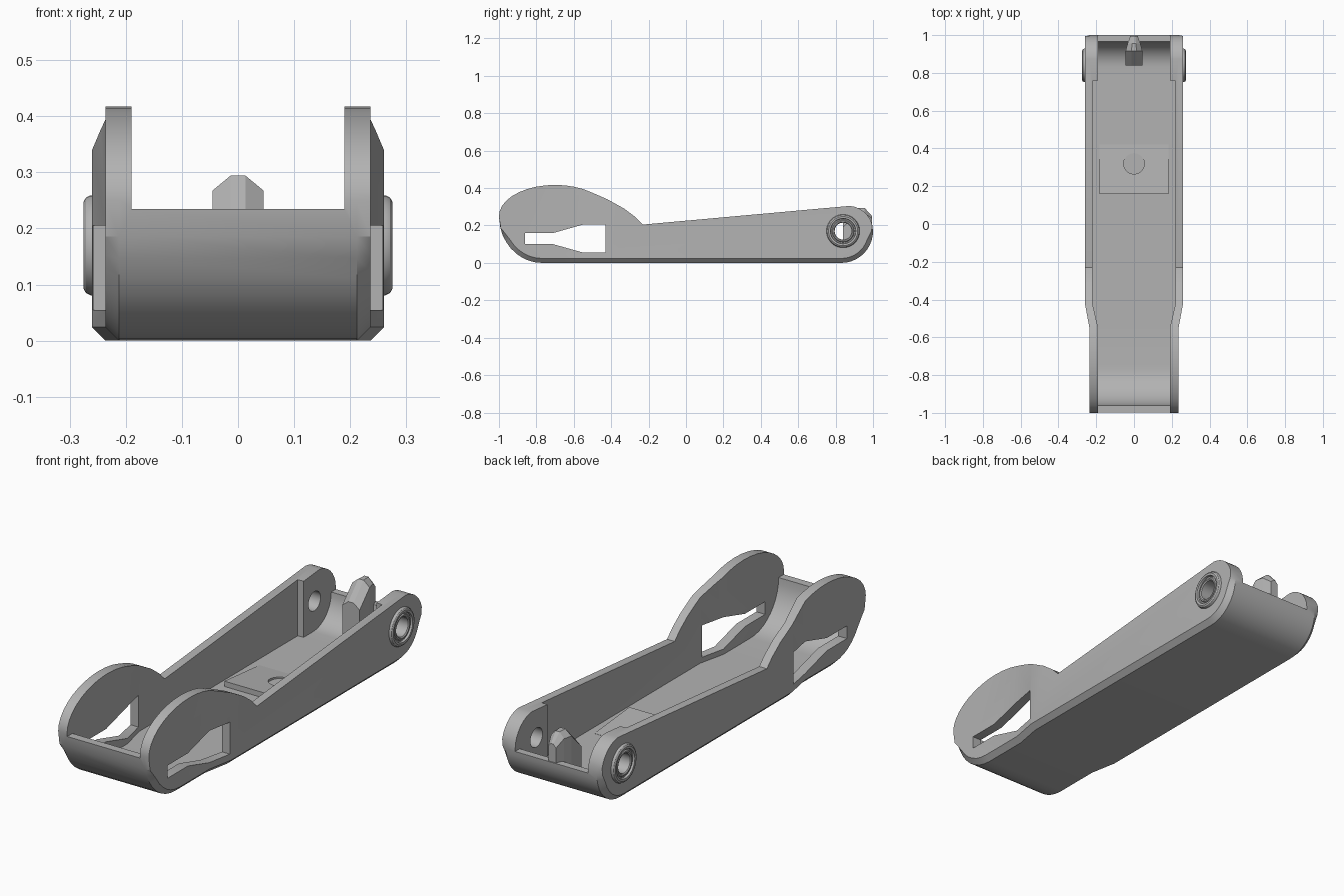
import bpy, bmesh, math
from mathutils import Vector

cube = bpy.data.objects.get("Cube")
if cube:
    bpy.data.objects.remove(cube, do_unlink=True)

grey = bpy.data.materials.new("mid_grey")
grey.use_nodes = True
grey.diffuse_color = (0.45, 0.45, 0.45, 1)
grey.node_tree.nodes["Principled BSDF"].inputs["Base Color"].default_value = grey.diffuse_color


def finish(name, bm):
    bmesh.ops.recalc_face_normals(bm, faces=bm.faces)
    mesh = bpy.data.meshes.new(name)
    bm.to_mesh(mesh)
    bm.free()
    obj = bpy.data.objects.new(name, mesh)
    bpy.context.collection.objects.link(obj)
    mesh.materials.append(grey)
    return obj


def loft(rings, caps=True, closed=False):
    """Join equal rings of points with quads."""
    bm = bmesh.new()
    vs = [[bm.verts.new(p) for p in ring] for ring in rings]
    n = len(vs[0])
    pairs = list(zip(vs, vs[1:])) + ([(vs[-1], vs[0])] if closed else [])
    for a, b in pairs:
        for i in range(n):
            j = (i + 1) % n
            bm.faces.new((a[i], a[j], b[j], b[i]))
    if caps:
        bm.faces.new(vs[0])
        bm.faces.new(vs[-1])
    return bm


def slab(points, w):
    """Extrude a side profile (y, z) across x."""
    return loft([[(x, y, z) for y, z in points] for x in (-w, w)])


def shape_width(bm, cuts, inset):
    """Slice at the given y stations, then pull the sides in by inset(y)."""
    for y in cuts:
        bmesh.ops.bisect_plane(bm, geom=bm.verts[:] + bm.edges[:] + bm.faces[:],
                               plane_co=(0, y, 0), plane_no=(0, 1, 0))
    for v in bm.verts:
        v.co.x -= math.copysign(inset(v.co.y), v.co.x)


def arc(cy, cz, ry, rz, a0, a1, n):
    angles = [math.radians(a0 + (a1 - a0) * i / n) for i in range(n + 1)]
    return [(cy + ry * math.cos(a), cz + rz * math.sin(a)) for a in angles]


def cut(target, cutter):
    cutter.hide_render = True
    mod = target.modifiers.new("cut", "BOOLEAN")
    mod.operation = "DIFFERENCE"
    mod.solver = "EXACT"
    mod.object = cutter
    bpy.context.view_layer.objects.active = target
    bpy.ops.object.modifier_apply(modifier=mod.name)
    bpy.data.objects.remove(cutter, do_unlink=True)


def lathe(name, profile, side=1, cy=0.84, cz=0.17, n=40):
    """Closed ring profile (radius, x) turned about the pivot axis."""
    rings = []
    for i in range(n):
        a = math.tau * i / n
        rings.append([(side * x, cy + r * math.cos(a), cz + r * math.sin(a)) for r, x in profile])
    return finish(name, loft(rings, caps=False, closed=True))


def smooth(obj):
    bpy.ops.object.select_all(action="DESELECT")
    obj.select_set(True)
    bpy.context.view_layer.objects.active = obj
    bpy.ops.object.shade_smooth_by_angle(angle=math.radians(28))


# Side outline: front lobe, flat base, round rear ear
outline = [(-0.23, 0.205), (-0.27, 0.245), (-0.33, 0.29), (-0.42, 0.34), (-0.5, 0.375)]
outline += arc(-0.7, 0.25, 0.3, 0.167, 105 - 45, 180, 12)
outline += arc(-0.77, 0.25, 0.23, 0.25, 195, 270, 8)
outline += arc(0.83, 0.17, 0.17, 0.17, 270, 360, 10)
outline += arc(0.865, 0.17, 0.135, 0.135, 15, 86, 7)


def chamfered(points, d):
    """Move the lower part of the outline inward by d."""
    out = []
    for i, (y, z) in enumerate(points):
        a, b = points[i - 1], points[(i + 1) % len(points)]
        t = Vector((b[0] - a[0], b[1] - a[1])).normalized()
        k = d * min(1, max(0, (0.19 - z) / 0.06))
        out.append((y - t.y * k, z + t.x * k))
    return out


# Body: full outline in the middle, chamfered outline on both outer faces
edge = 0.024
inner_outline = chamfered(outline, edge)
layers = [(-0.26, inner_outline), (-0.26 + edge, outline), (0.26 - edge, outline), (0.26, inner_outline)]
bm = loft([[(x, y, z) for y, z in pts] for x, pts in layers])


def neck(y):
    return min(1, max(0, (-0.42 - y) / 0.13))


shape_width(bm, (-0.55, -0.42), lambda y: 0.024 * neck(y))
body = finish("channel_body", bm)

# Hollow channel, open at the top, with low front and rear end walls
hollow = [(-1.3, 0.7), (-1.3, 0.235)]
hollow += arc(-0.755, 0.235, 0.205, 0.205, 180, 270, 10)
hollow += arc(0.83, 0.165, 0.135, 0.135, 270, 360, 10)
hollow += [(1.3, 0.165), (1.3, 0.7)]
bm = slab(hollow, 0.22)
shape_width(bm, (-0.55, -0.42, 0.758, 0.76), lambda y: 0.03 * (neck(y) if y < 0.759 else 1))
cut(body, finish("hollow_cutter", bm))

# Stepped window through both front cheeks
window = [(-0.86, 0.10), (-0.86, 0.16), (-0.71, 0.16), (-0.55, 0.205),
          (-0.43, 0.205), (-0.43, 0.055), (-0.55, 0.055), (-0.71, 0.10)]
cut(body, finish("window_cutter", slab(window, 0.5)))

# Pivot hole through both ears
cut(body, finish("pivot_cutter", slab(arc(0.84, 0.17, 0.045, 0.045, 0, 351, 39), 0.5)))
smooth(body)

# Raised pivot bosses
boss = [(0.045, 0.24), (0.045, 0.266), (0.05, 0.27), (0.056, 0.27), (0.06, 0.264), (0.066, 0.264),
        (0.068, 0.274), (0.078, 0.275), (0.085, 0.271), (0.089, 0.263), (0.089, 0.24)]
for name, side in (("left_boss", 1), ("right_boss", -1)):
    smooth(lathe(name, boss, side))

# Sloping floor ramp with a round blind recess
ramp = finish("floor_ramp", slab([(0.16, 0.02), (0.16, 0.055), (0.42, 0.031), (0.42, 0.02)], 0.183))
circle = arc(0, 0.32, 0.055, 0.055, 0, 351, 39)
cut(ramp, finish("recess_cutter", loft([[(x, y, z) for x, y in circle] for z in (0.0, 0.1)])))
smooth(ramp)

# Rear catch: wide at the front, narrowing backward
rings = []
for y, w, base, shoulder, top in ((0.84, 0.045, 0.02, 0.19, 0.215), (0.915, 0.045, 0.04, 0.268, 0.294),
                                  (0.955, 0.034, 0.08, 0.268, 0.294), (0.995, 0.02, 0.15, 0.235, 0.25)):
    rings.append([(-w, y, base), (w, y, base), (w, y, shoulder),
                  (w * 0.3, y, top), (-w * 0.3, y, top), (-w, y, shoulder)])
finish("rear_catch", loft(rings))
